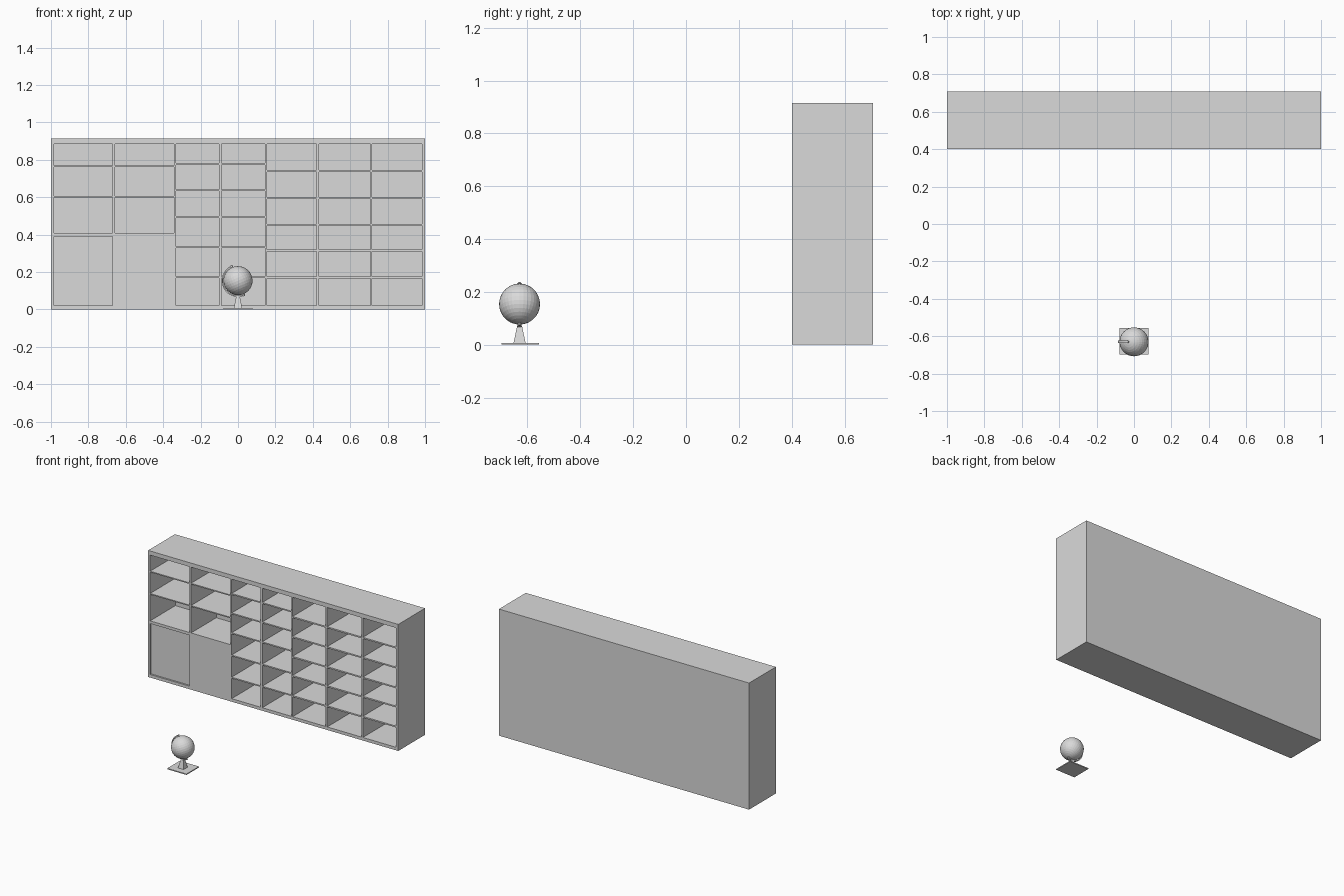
import bpy, bmesh, math
from mathutils import Matrix, Vector

cube = bpy.data.objects.get("Cube")
if cube:
    bpy.data.objects.remove(cube, do_unlink=True)

grey = bpy.data.materials.new("light_grey")
grey.use_nodes = True
colour = (0.7, 0.7, 0.7, 1)
grey.diffuse_color = colour
grey.node_tree.nodes["Principled BSDF"].inputs["Base Color"].default_value = colour


def finish(name, bm):
    mesh = bpy.data.meshes.new(name)
    bmesh.ops.recalc_face_normals(bm, faces=bm.faces)
    bm.to_mesh(mesh)
    bm.free()
    mesh.materials.append(grey)
    obj = bpy.data.objects.new(name, mesh)
    bpy.context.collection.objects.link(obj)
    return obj


def box(name, x, y, z):
    """Box from (low, high) ranges on each axis."""
    lows, highs = Vector((x[0], y[0], z[0])), Vector((x[1], y[1], z[1]))
    bm = bmesh.new()
    bmesh.ops.create_cube(bm, size=1, matrix=Matrix.Translation((lows + highs) / 2)
                          @ Matrix.Diagonal((*(highs - lows), 1)))
    return finish(name, bm)


# Cabinet shell
FRONT, INNER, BACK = 0.402, 0.69, 0.708
TOP, CEILING, FLOOR = 0.915, 0.885, 0.022
DEPTH = (FRONT, INNER)
box("cabinet_back", (-1, 1), (INNER, BACK), (0, TOP))
box("cabinet_top", (-1, 1), DEPTH, (CEILING, TOP))
box("cabinet_bottom", (-1, 1), DEPTH, (0, FLOOR))
box("cabinet_right_side", (-1, -0.984), DEPTH, (FLOOR, CEILING))
box("cabinet_left_side", (0.984, 1), DEPTH, (FLOOR, CEILING))


# Shelf bays: each has columns of compartments and shelves at given heights
def bay(name, columns, floor, shelves, thickness):
    for low, high in columns:
        for z in shelves:
            box(name + "_shelf", (low, high), DEPTH,
                (z - thickness / 2, z + thickness / 2))
    for (_, low), (high, _) in zip(columns, columns[1:]):
        box(name + "_divider", (low, high), DEPTH, (floor, CEILING))


bay("wide_bay", [(-0.984, -0.67), (-0.657, -0.343)], 0.41, [0.765, 0.604], 0.008)
bay("middle_bay", [(-0.332, -0.102), (-0.087, 0.145)], FLOOR,
    [0.778, 0.637, 0.494, 0.333, 0.173], 0.009)
bay("narrow_bay", [(0.155, 0.42), (0.432, 0.708), (0.717, 0.984)], FLOOR,
    [0.741, 0.597, 0.453, 0.315, 0.17], 0.01)
box("bay_partition", (-0.343, -0.332), DEPTH, (FLOOR, CEILING))
box("bay_partition", (0.145, 0.155), DEPTH, (FLOOR, CEILING))

# Closed cupboard under the wide bay, with one panel slightly recessed
RECESS = FRONT + 0.012
box("cupboard_body", (-0.984, -0.343), (RECESS, INNER), (FLOOR, 0.41))
box("cupboard_panel", (-0.67, -0.343), (FRONT, RECESS), (FLOOR, 0.41))
box("cupboard_rail", (-0.984, -0.67), (FRONT, RECESS), (0.39, 0.41))

# Globe: ball with tilted axis
CENTRE = Vector((0, -0.63, 0.154))
RADIUS = 0.0775
TILT = math.radians(-23)
frame = Matrix.Translation(CENTRE) @ Matrix.Rotation(TILT, 4, "Y")
bm = bmesh.new()
bmesh.ops.create_uvsphere(bm, u_segments=32, v_segments=16, radius=RADIUS, matrix=frame)
finish("globe_ball", bm)

# Half ring holding the ball at both poles
bm = bmesh.new()
inner, outer, half = 0.08, 0.087, 0.007
section = [bm.verts.new((0, y, r)) for r, y in
           ((inner, -half), (outer, -half), (outer, half), (inner, half))]
start = bm.faces.new(section)
bmesh.ops.spin(bm, geom=[start] + list(start.edges) + section, cent=(0, 0, 0),
               axis=(0, 1, 0), angle=-math.pi, steps=20)
bmesh.ops.transform(bm, matrix=frame, verts=bm.verts)
finish("globe_ring", bm)

# Pivot pins
for side in (1, -1):
    bm = bmesh.new()
    bmesh.ops.create_cone(bm, cap_ends=True, segments=8, radius1=0.005, radius2=0.005,
                          depth=0.016,
                          matrix=frame @ Matrix.Translation((0, 0, side * 0.081)))
    finish("globe_pin", bm)

# Tapered stand and square base plate
bm = bmesh.new()
bmesh.ops.create_cone(bm, cap_ends=True, segments=4, radius1=0.032, radius2=0.013,
                      depth=0.064,
                      matrix=Matrix.Translation((0, CENTRE.y, 0.039))
                      @ Matrix.Rotation(math.pi / 4, 4, "Z"))
finish("globe_stand", bm)
box("globe_base", (-0.077, 0.077), (-0.698, -0.556), (0, 0.007))
